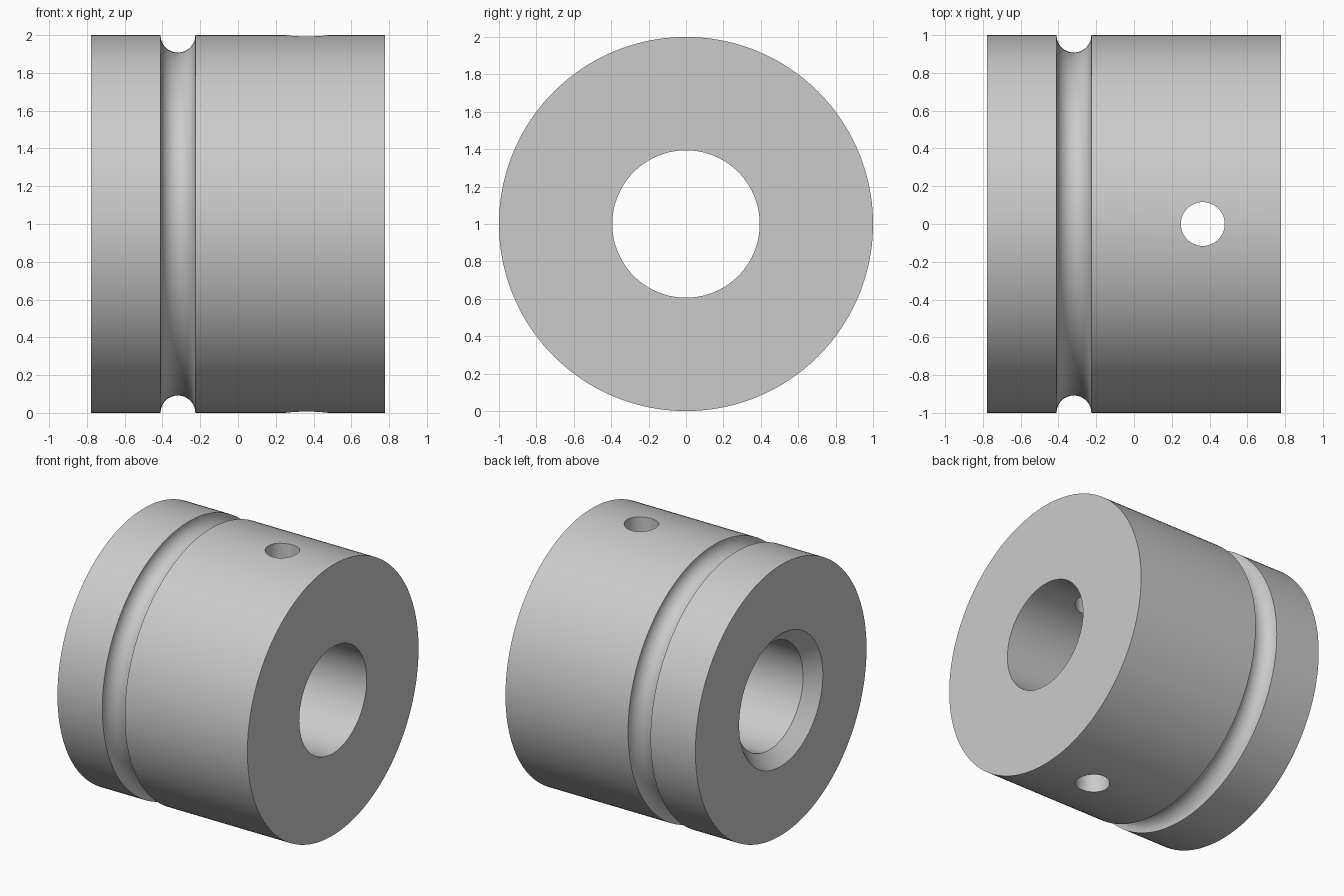
import bpy, bmesh, math
from mathutils import Vector

cube = bpy.data.objects.get("Cube")
if cube:
    bpy.data.objects.remove(cube, do_unlink=True)

HALF, OUTER, BORE = 0.777, 1.0, 0.394
GROOVE_X, GROOVE_R = -0.318, 0.092
CHAMFER = 0.095
HOLE_X, HOLE_R = 0.364, 0.116

steel = bpy.data.materials.new("grey steel")
steel.use_nodes = True
colour = (0.6, 0.6, 0.6, 1)
steel.diffuse_color = colour
steel.node_tree.nodes["Principled BSDF"].inputs["Base Color"].default_value = colour

# Closed half-section of the bushing as (x, radius)
section = [(-HALF, BORE + CHAMFER), (-HALF, OUTER)]
for i in range(25):
    a = math.pi * (1 + i / 24)
    section.append((GROOVE_X + GROOVE_R * math.cos(a),
                    OUTER + GROOVE_R * math.sin(a)))
section += [(HALF, OUTER), (HALF, BORE), (-HALF + CHAMFER, BORE)]

# Revolve the section around the x axis
bm = bmesh.new()
verts = [bm.verts.new((x, 0, r)) for x, r in section]
edges = [bm.edges.new((verts[i - 1], verts[i])) for i in range(len(verts))]
bmesh.ops.spin(bm, geom=verts + edges, cent=(0, 0, 0), axis=(1, 0, 0),
               angle=2 * math.pi, steps=160, use_merge=True)
bmesh.ops.remove_doubles(bm, verts=bm.verts, dist=1e-5)
bmesh.ops.recalc_face_normals(bm, faces=bm.faces)
bmesh.ops.translate(bm, verts=bm.verts, vec=Vector((0, 0, OUTER)))
mesh = bpy.data.meshes.new("grooved_bushing")
bm.to_mesh(mesh)
bm.free()
bushing = bpy.data.objects.new("grooved_bushing", mesh)
bpy.context.collection.objects.link(bushing)
mesh.materials.append(steel)

# Cross hole drilled through both walls
bpy.ops.mesh.primitive_cylinder_add(vertices=64, radius=HOLE_R, depth=3,
                                    location=(HOLE_X, 0, OUTER))
drill = bpy.context.object
drill.name = "cross_hole_cutter"
drill.hide_render = True
drill.data.materials.append(steel)

cut = bushing.modifiers.new("cross_hole", "BOOLEAN")
cut.operation = "DIFFERENCE"
cut.solver = "EXACT"
cut.object = drill
bpy.ops.object.select_all(action="DESELECT")
bushing.select_set(True)
bpy.context.view_layer.objects.active = bushing
bpy.ops.object.modifier_apply(modifier=cut.name)
bpy.data.objects.remove(drill, do_unlink=True)

# Smooth curved walls, keep the rims crisp
bpy.ops.object.shade_smooth_by_angle(angle=math.radians(30))
